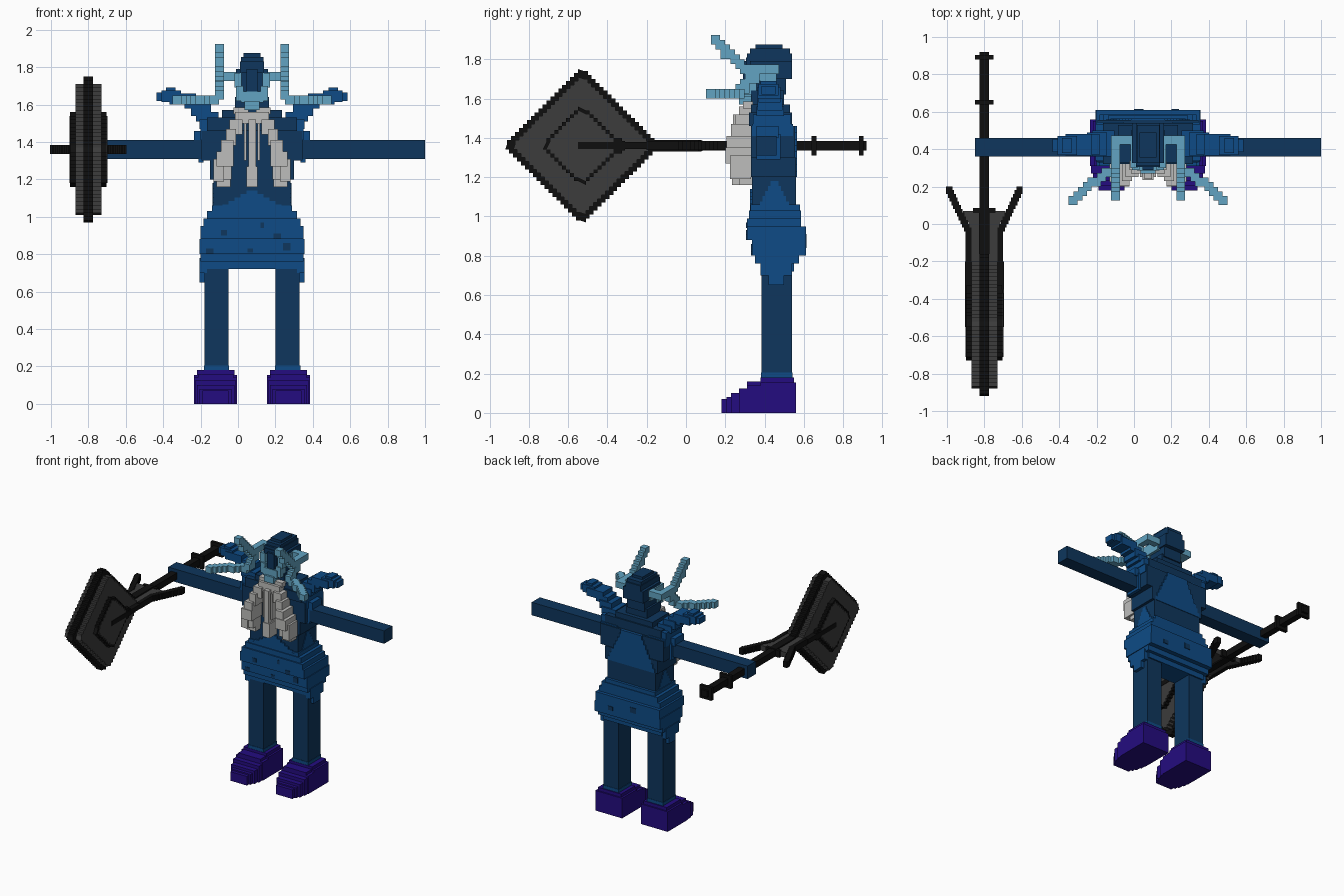
import bpy, bmesh, math
from mathutils import Vector

cube = bpy.data.objects.get("Cube")
if cube:
    bpy.data.objects.remove(cube)

CX = 0.075   # body centre line


def material(name, r, g, b):
    lin = [((c / 255 + 0.055) / 1.055) ** 2.4 if c > 10 else c / 255 / 12.92 for c in (r, g, b)]
    m = bpy.data.materials.new(name)
    m.use_nodes = True
    m.diffuse_color = (*lin, 1)
    m.node_tree.nodes["Principled BSDF"].inputs["Base Color"].default_value = (*lin, 1)
    return m


DARK = material("dark blue", 14, 54, 93)
MID = material("mid blue", 14, 75, 134)
LIGHT = material("pale blue", 98, 164, 194)
BONE = material("bone grey", 190, 190, 188)
PURPLE = material("purple", 36, 12, 128)
BLACK = material("black", 15, 15, 15)
GREY = material("dark grey", 60, 60, 60)


def finish(name, bm, mat):
    bmesh.ops.recalc_face_normals(bm, faces=bm.faces)
    me = bpy.data.meshes.new(name)
    bm.to_mesh(me)
    bm.free()
    me.materials.append(mat)
    ob = bpy.data.objects.new(name, me)
    bpy.context.scene.collection.objects.link(ob)
    return ob


def boxes(name, mat, items):
    """One object made of boxes (x0, x1, y0, y1, z0, z1)."""
    bm = bmesh.new()
    for x0, x1, y0, y1, z0, z1 in items:
        vs = bmesh.ops.create_cube(bm, size=1)["verts"]
        for v in vs:
            v.co = Vector(((x0 + x1) / 2 + v.co.x * (x1 - x0), (y0 + y1) / 2 + v.co.y * (y1 - y0),
                           (z0 + z1) / 2 + v.co.z * (z1 - z0)))
    return finish(name, bm, mat)


def rows(name, mat, items):
    """Stacked slabs centred on the body: (z0, z1, half width, y0, y1)."""
    return boxes(name, mat, [(CX - h, CX + h, y0, y1, z0, z1) for z0, z1, h, y0, y1 in items])


def sided(items, s):
    """Boxes given as offsets from the body centre, placed on side s."""
    out = []
    for a, b, *rest in items:
        xa, xb = CX + s * a, CX + s * b
        out.append((min(xa, xb), max(xa, xb), *rest))
    return out


def path(points, size, step=0.025):
    """Blocky chain of cubes that follows a path snapped to a grid."""
    out, h = [], size / 2
    for p, q in zip(points, points[1:]):
        p, q = Vector(p), Vector(q)
        n = max(1, math.ceil((q - p).length / step))
        for i in range(n + 1):
            c = p.lerp(q, i / n)
            x, y, z = [round(k / step) * step for k in c]
            out.append((x - h, x + h, y - h, y + h, z - h, z + h))
    return list(dict.fromkeys(out))


def diamond(name, mat, radius, half, cy=-0.53, cz=1.36, cxx=-0.8, step=0.02):
    """Diamond plate with stair-stepped edges, facing sideways."""
    n = round(radius / step)
    quarter = []
    for i in range(n - 1):
        quarter += [(radius - i * step, (i + 1) * step), (radius - (i + 1) * step, (i + 1) * step)]
    outline = []
    for k in range(4):
        for a, b in quarter:
            for _ in range(k):
                a, b = -b, a
            outline.append((a, b))
    bm = bmesh.new()
    f = bm.faces.new([bm.verts.new((cxx - half, cy + a, cz + b)) for a, b in outline])
    g = bmesh.ops.extrude_face_region(bm, geom=[f])["geom"]
    bmesh.ops.translate(bm, verts=[v for v in g if isinstance(v, bmesh.types.BMVert)], vec=(2 * half, 0, 0))
    return finish(name, bm, mat)


def tri_rows(z0, z1, wide, narrow, n=10):
    """Heights and half widths of a stepped triangle."""
    d = (z1 - z0) / n
    return [(z0 + i * d, z0 + (i + 1) * d, wide + (narrow - wide) * i / (n - 1)) for i in range(n)]


# Torso and waist
rows("torso", DARK, [(0.98, 1.2, .205, .335, .56), (1.2, 1.3, .225, .33, .56), (1.3, 1.46, .27, .33, .555),
                     (1.46, 1.53, .24, .32, .54), (1.53, 1.57, .16, .33, .53)])
rows("neck", DARK, [(1.55, 1.64, .09, .33, .50)])

# Skirt with side flaps
rows("skirt", MID, [(.72, .76, .25, .38, .55), (.76, .80, .275, .35, .575), (.80, .88, .28, .335, .61),
                    (.88, .95, .275, .31, .61), (.95, .99, .26, .31, .585), (.99, 1.03, .24, .32, .585),
                    (1.03, 1.06, .215, .328, .58)])
for s, side in ((-1, "right"), (1, "left")):
    boxes(side + "_skirt_flap", MID, sided([(.24, .28, .38, .54, .70, .78), (.255, .28, .42, .50, .65, .70)], s))

# Pointed skirt panels: front, back and sides
boxes("front_skirt_panel", MID, [(CX - h, CX + h, .327, .336, a, b) for a, b, h in tri_rows(1.03, 1.14, .19, .03, 6)])
boxes("skirt_side_panels", MID, [(CX - .21, CX + .21, .45 - h, .45 + h, a, b)
                                 for a, b, h in tri_rows(1.0, 1.18, .1, .02, 7)])
boxes("back_panel", MID, [(CX - h, CX + h, .55, .564, a, b) for a, b, h in tri_rows(1.2, 1.46, .2, .09, 8)])
boxes("skirt_spots", DARK, [(-.09, -.06, .306, .312, .9, .93), (.19, .23, .306, .312, .88, .91),
                            (.05, .08, .331, .337, .81, .83), (.12, .14, .306, .312, .94, .97),
                            (-.17, -.13, .331, .337, .8, .83), (.24, .28, .331, .337, .82, .86),
                            (.0, .05, .608, .614, .87, .91), (.2, .24, .608, .614, .84, .87)])

# Arms
boxes("left_arm", DARK, [(.25, 1.0, .36, .46, 1.31, 1.41)])
boxes("right_arm", DARK, [(-.85, -.1, .36, .46, 1.31, 1.41)])

for s, side in ((-1, "right"), (1, "left")):
    # Legs, ankle bands and stepped boots
    boxes(side + "_leg", DARK, sided([(.125, .255, .385, .54, .18, .765)], s))
    boxes(side + "_ankle_band", MID, sided([(.122, .258, .382, .543, .17, .205)], s))
    boxes(side + "_boot", PURPLE, sided([
        (.08, .31, .38, .56, 0, .155), (.095, .295, .38, .55, .155, .18), (.08, .31, .31, .38, 0, .14),
        (.10, .29, .31, .38, .14, .16), (.085, .305, .27, .31, 0, .125), (.095, .295, .23, .27, 0, .10),
        (.11, .28, .205, .23, 0, .08), (.125, .265, .18, .205, 0, .07)], s))
    # Shoulder pads and their outward spikes
    boxes(side + "_shoulder_pad", MID, sided([
        (.13, .275, .335, .545, 1.41, 1.47), (.14, .28, .34, .535, 1.47, 1.52), (.18, .30, .36, .50, 1.51, 1.56),
        (.22, .325, .365, .49, 1.54, 1.60), (.26, .285, .36, .48, 1.29, 1.42), (.26, .31, .36, .47, 1.40, 1.46)], s))
    boxes(side + "_shoulder_spike", MID, sided([
        (.26, .36, .37, .48, 1.58, 1.63), (.30, .44, .365, .48, 1.60, 1.66), (.38, .485, .37, .47, 1.615, 1.675),
        (.41, .46, .38, .46, 1.66, 1.69), (.48, .51, .385, .455, 1.62, 1.665)], s))
    # Antlers: stem from the head, upper prong, lower prong
    boxes(side + "_antler", LIGHT,
          path([(CX + s * .09, .45, 1.74), (CX + s * .18, .45, 1.74), (CX + s * .185, .30, 1.75),
                (CX + s * .185, .225, 1.82), (CX + s * .185, .14, 1.905)], .048)
          + path([(CX + s * .185, .36, 1.725), (CX + s * .185, .28, 1.64), (CX + s * .22, .265, 1.625),
                  (CX + s * .325, .20, 1.625), (CX + s * .40, .125, 1.625)], .048))
    # Ribs
    boxes(side + "_ribs", BONE, sided([
        (0, .09, .27, .335, 1.50, 1.56), (.02, .10, .29, .34, 1.55, 1.585), (.05, .12, .25, .33, 1.44, 1.52),
        (.085, .14, .23, .33, 1.38, 1.47), (.10, .165, .205, .33, 1.31, 1.41), (.10, .19, .20, .33, 1.27, 1.35),
        (.15, .205, .225, .33, 1.19, 1.31), (.11, .17, .235, .33, 1.20, 1.28), (.115, .19, .27, .34, 1.16, 1.21),
        (.03, .042, .25, .33, 1.30, 1.50)], s))
    # Cheek guards
    boxes(side + "_cheek", LIGHT, sided([(.055, .095, .30, .46, 1.69, 1.77), (.045, .085, .29, .36, 1.62, 1.70)], s))

# Breastbone
boxes("breastbone", BONE, [(.055, .095, .24, .33, 1.25, 1.52), (.045, .105, .235, .33, 1.16, 1.27)])

# Head, helmet, and face mask
rows("head", DARK, [(1.62, 1.72, .075, .325, .51), (1.70, 1.79, .085, .325, .54), (1.79, 1.83, .065, .31, .54),
                    (1.83, 1.855, .06, .325, .53), (1.855, 1.875, .045, .355, .49)])
boxes("brow_ridge", DARK, [(CX - .03, CX + .03, .29, .34, 1.67, 1.79), (CX - .065, CX + .065, .305, .34, 1.77, 1.81)])
rows("face_mask", LIGHT, [(1.57, 1.62, .04, .27, .34), (1.61, 1.67, .06, .285, .34)])

# Polearm shaft and rings
boxes("weapon_shaft", BLACK, [(-.825, -.775, -.55, .92, 1.335, 1.385)])
for i, y in enumerate((.64, .88)):
    boxes("shaft_ring_%d" % (i + 1), BLACK, [(-.85, -.75, y, y + .024, 1.31, 1.41)])

# Layered diamond blade
diamond("blade_edge", BLACK, .39, .025)
diamond("blade_body", GREY, .35, .07)
diamond("blade_inner_rim", BLACK, .20, .098)
diamond("blade_inner_face", GREY, .18, .101)
boxes("blade_spine", BLACK, [(-.904, -.696, -.55, -.2, 1.342, 1.378),
                             (-.9, -.7, -.39, -.31, 1.335, 1.385), (-.895, -.705, -.375, -.325, 1.32, 1.40)])

# Forked guard: black prongs with a grey funnel
prongs = []
for s in (-1, 1):
    for i in range(13):
        y = -.06 + i * .02
        inner = .07 + max(0, i - 1) * .0092
        outer = min(.205, .10 + i * .0095)
        a, b = -.8 + s * inner, -.8 + s * outer
        prongs.append((min(a, b), max(a, b), y, y + .0205, 1.337, 1.383))
    a, b = -.8 + s * .07, -.8 + s * .10
    prongs.append((min(a, b), max(a, b), -.2, -.06, 1.337, 1.383))
boxes("guard_prongs", BLACK, prongs)
boxes("guard_funnel", GREY, [(-.8 - w, -.8 + w, y, y + .03, 1.34, 1.38)
                             for y, w in [(-.2 + .03 * i, .071 + max(0, i - 5) * .014) for i in range(9)]])
boxes("guard_collar", BLACK, [(-.86, -.74, .06, .085, 1.333, 1.387), (-.828, -.772, -.16, .08, 1.33, 1.39)])
